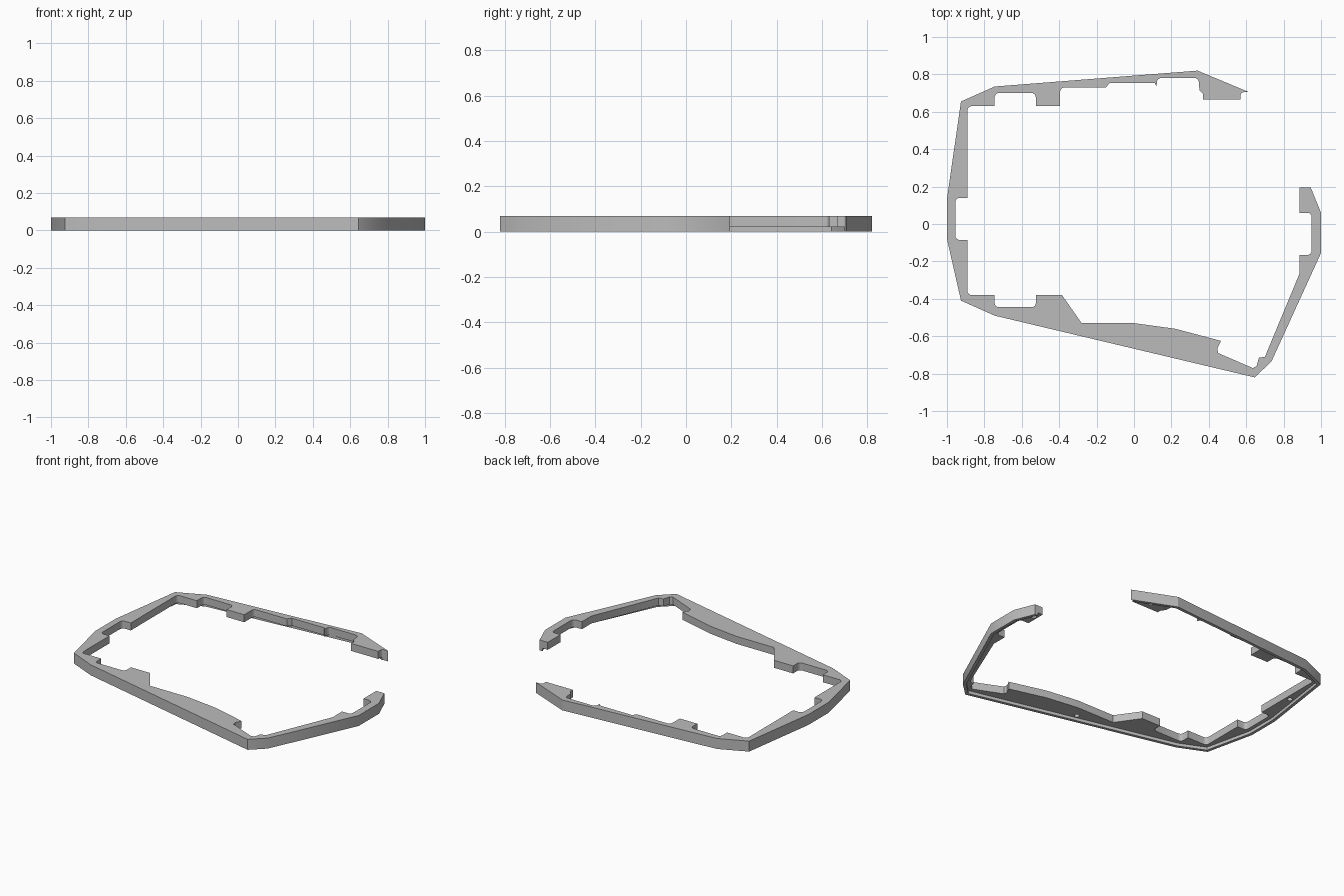
import bpy
import bmesh
from mathutils import Vector

HEIGHT = 0.07      # full height of the frame
LIP = 0.02         # height and width of the rim under the plate
FILLET = 0.022     # radius of the notch corners

cube = bpy.data.objects.get("Cube")
if cube:
    bpy.data.objects.remove(cube, do_unlink=True)

grey = bpy.data.materials.new("plain grey")
grey.use_nodes = True
grey.diffuse_color = (0.5, 0.5, 0.5, 1)
grey.node_tree.nodes["Principled BSDF"].inputs["Base Color"].default_value = grey.diffuse_color


def points(pairs):
    return [Vector(p) for p in pairs]


def prism(name, outline, bottom, top):
    """Extrude a flat outline into a closed solid."""
    bm = bmesh.new()
    face = bm.faces.new([bm.verts.new((p.x, p.y, bottom)) for p in outline])
    grown = bmesh.ops.extrude_face_region(bm, geom=[face])
    moved = [v for v in grown["geom"] if isinstance(v, bmesh.types.BMVert)]
    bmesh.ops.translate(bm, verts=moved, vec=(0, 0, top - bottom))
    bmesh.ops.recalc_face_normals(bm, faces=bm.faces)
    mesh = bpy.data.meshes.new(name)
    bm.to_mesh(mesh)
    bm.free()
    mesh.materials.append(grey)
    obj = bpy.data.objects.new(name, mesh)
    bpy.context.collection.objects.link(obj)
    return obj


def round_notches(outline, radius):
    """Round every square corner that bites into the body."""
    result = []
    for i, here in enumerate(outline):
        before, after = outline[i - 1], outline[(i + 1) % len(outline)]
        a, b = here - before, after - here
        turn = a.normalized().cross(b.normalized())
        if turn > -0.9:
            result.append(here)
            continue
        r = min(radius, a.length * 0.45, b.length * 0.45)
        start, end = here - a.normalized() * r, here + b.normalized() * r
        centre = start + end - here
        for step in range(5):
            spoke = start.lerp(end, step / 4) - centre
            result.append(centre + spoke.normalized() * r)
    return result


def inset(path, distance):
    """Shift an open path to its left with mitred corners."""
    result = []
    for i, here in enumerate(path):
        before = path[max(i - 1, 0)]
        after = path[min(i + 1, len(path) - 1)]
        sides = [(q - p).normalized() for p, q in ((before, here), (here, after)) if p != q]
        normals = [Vector((-s.y, s.x)) for s in sides]
        middle = (normals[0] + normals[-1]).normalized()
        result.append(here + middle * distance / middle.dot(normals[0]))
    return result


def cut(body, cutter):
    """Subtract the cutter from the body and remove the cutter."""
    cutter.hide_render = True
    mod = body.modifiers.new("cut", "BOOLEAN")
    mod.operation = "DIFFERENCE"
    mod.solver = "EXACT"
    mod.object = cutter
    bpy.context.view_layer.objects.active = body
    bpy.ops.object.modifier_apply(modifier=mod.name)
    bpy.data.objects.remove(cutter, do_unlink=True)


# Outer edge, from the back tip round to the free end on the left
outer = points([
    (0.615, 0.705), (0.34, 0.82), (-0.745, 0.735), (-0.925, 0.655),
    (-1, 0.135), (-1, -0.08), (-0.925, -0.41), (-0.745, -0.49),
    (0.645, -0.82), (0.735, -0.735), (1, -0.155), (1, 0.06), (0.945, 0.195)])

# Inner edge with notches, back the other way
left_inner = points([
    (0.885, 0.195), (0.885, 0.06), (0.95, 0.06), (0.95, -0.165),
    (0.885, -0.165), (0.885, -0.265), (0.7, -0.71), (0.668, -0.715),
    (0.655, -0.76), (0.635, -0.77)])
front_inner = points([
    (0.45, -0.69), (0.445, -0.665), (0.465, -0.625), (0.22, -0.56),
    (0, -0.53), (-0.28, -0.53), (-0.385, -0.38), (-0.525, -0.38),
    (-0.525, -0.445), (-0.745, -0.445), (-0.745, -0.38), (-0.89, -0.38)])
right_inner = points([
    (-0.89, -0.085), (-0.955, -0.085), (-0.955, 0.14), (-0.89, 0.14), (-0.89, 0.63)])
back_inner = points([
    (-0.745, 0.63), (-0.745, 0.7), (-0.525, 0.7), (-0.525, 0.63),
    (-0.395, 0.63), (-0.395, 0.73), (-0.15, 0.73), (-0.13, 0.755),
    (0.11, 0.755), (0.12, 0.735), (0.125, 0.78), (0.345, 0.78),
    (0.35, 0.715), (0.37, 0.695), (0.37, 0.665), (0.57, 0.665), (0.57, 0.705)])

outline = round_notches(outer + left_inner + front_inner + right_inner + back_inner, FILLET)
frame = prism("open_frame", outline, 0, HEIGHT)

# Recess under the plate, leaving a thin rim along the outer edge
rim = inset(outer, LIP)
rim[0] += (rim[0] - rim[1]).normalized() * 0.1
rim[-1] += (rim[-1] - rim[-2]).normalized() * 0.1
cut(frame, prism("recess_cutter", rim, -0.1, LIP))

# Blind screw holes in the underside
for x, y in ((-0.06, -0.61), (-0.92, 0.37), (0.465, 0.715), (0.91, 0.14)):
    bpy.ops.mesh.primitive_cylinder_add(vertices=20, radius=0.016, depth=0.1, location=(x, y, 0))
    cut(frame, bpy.context.object)

# Smooth the small fillets and holes, keep edges crisp
bpy.ops.object.select_all(action="DESELECT")
frame.select_set(True)
bpy.context.view_layer.objects.active = frame
bpy.ops.object.shade_smooth_by_angle(angle=0.45)
